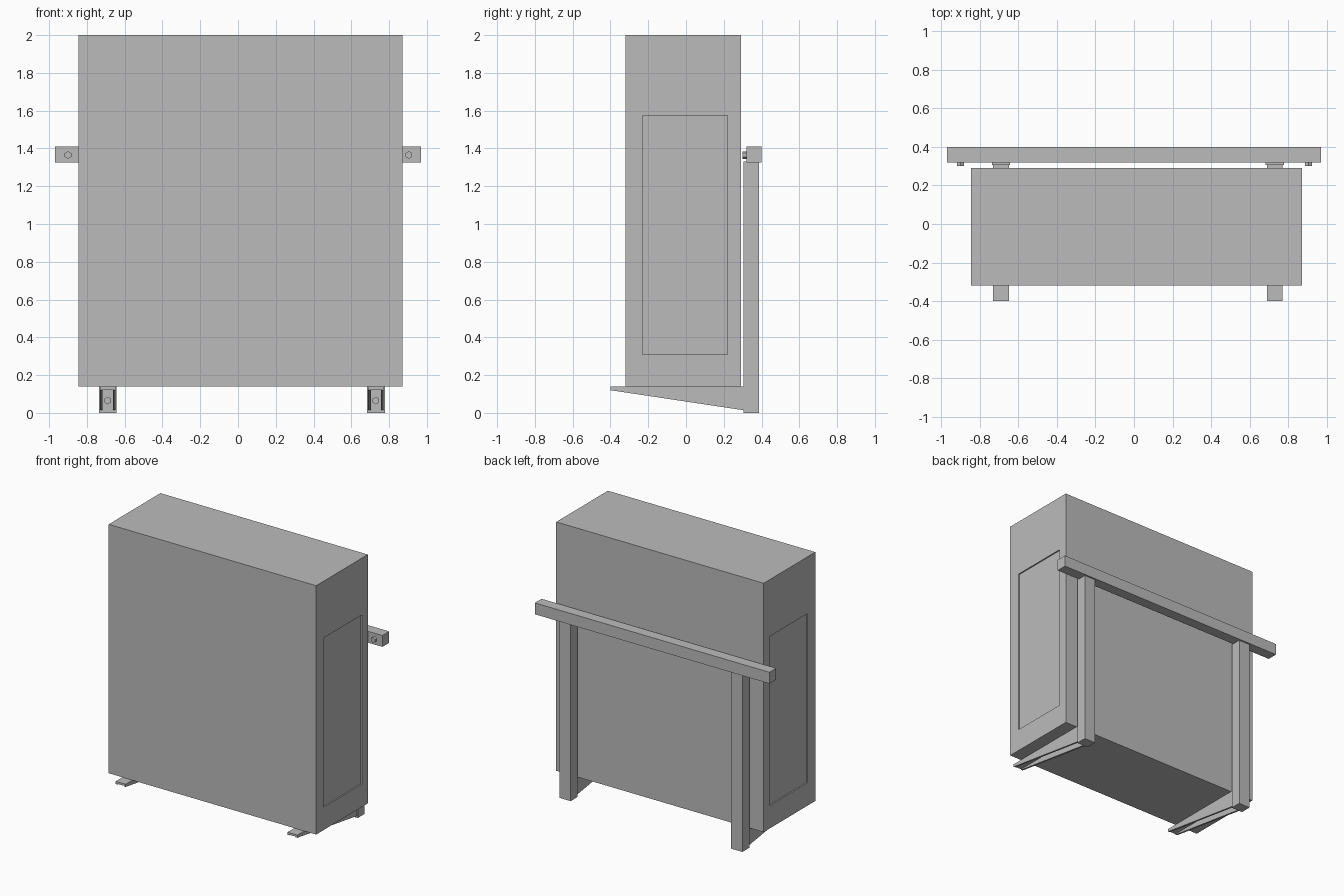
import bpy, bmesh, math
from mathutils import Matrix

cube = bpy.data.objects.get("Cube")
if cube:
    bpy.data.objects.remove(cube, do_unlink=True)

# One flat colour for the whole unit
grey = bpy.data.materials.new("plain_grey")
grey.use_nodes = True
colour = (0.5, 0.5, 0.5, 1)
grey.diffuse_color = colour
grey.node_tree.nodes["Principled BSDF"].inputs["Base Color"].default_value = colour


def finish(name, bm):
    bmesh.ops.recalc_face_normals(bm, faces=bm.faces)
    mesh = bpy.data.meshes.new(name)
    bm.to_mesh(mesh)
    bm.free()
    mesh.materials.append(grey)
    obj = bpy.data.objects.new(name, mesh)
    bpy.context.collection.objects.link(obj)
    return obj


def box_mesh(x, y, z):
    bm = bmesh.new()
    bmesh.ops.create_cube(bm, size=1)
    for v in bm.verts:
        v.co = [span[0] if c < 0 else span[1] for c, span in zip(v.co, (x, y, z))]
    return bm


def box(name, x, y, z):
    return finish(name, box_mesh(x, y, z))


def side_profile(name, points, x0, x1):
    """Extrude a (y, z) outline from x0 to x1."""
    bm = bmesh.new()
    face = bm.faces.new([bm.verts.new((x0, y, z)) for y, z in points])
    new = bmesh.ops.extrude_face_region(bm, geom=[face])["geom"]
    moved = [g for g in new if isinstance(g, bmesh.types.BMVert)]
    bmesh.ops.translate(bm, verts=moved, vec=(x1 - x0, 0, 0))
    return finish(name, bm)


def bolt(name, x, y0, y1, z):
    """Hexagonal bolt head with a corner pointing up."""
    bm = bmesh.new()
    place = (Matrix.Translation((x, (y0 + y1) / 2, z))
             @ Matrix.Rotation(math.pi / 2, 4, "X")
             @ Matrix.Rotation(math.pi / 6, 4, "Z"))
    bmesh.ops.create_cone(bm, cap_ends=True, segments=6, radius1=0.02,
                          radius2=0.02, depth=y1 - y0, matrix=place)
    top = max(bm.verts, key=lambda v: v.co.z)
    if top.co.z - z < 0.019:
        bmesh.ops.rotate(bm, verts=bm.verts, cent=(x, 0, z),
                         matrix=Matrix.Rotation(math.pi / 6, 3, "Y"))
    return finish(name, bm)


# Cabinet with a shallow recessed panel on each side
bm = box_mesh((-0.845, 0.87), (-0.32, 0.29), (0.14, 2.0))
bm.normal_update()
sides = [f for f in bm.faces if abs(f.normal.x) > 0.9]
bmesh.ops.inset_individual(bm, faces=sides, thickness=0.05)
for f in sides:
    middle = f.calc_center_median()
    for v in f.verts:
        v.co.y = -0.23 if v.co.y < middle.y else 0.22
        v.co.z = 0.31 if v.co.z < middle.z else 1.575
for f in bmesh.ops.extrude_discrete_faces(bm, faces=sides)["faces"]:
    inward = -0.01 if f.calc_center_median().x > 0 else 0.01
    bmesh.ops.translate(bm, verts=f.verts[:], vec=(inward, 0, 0))
finish("cabinet", bm)

# Horizontal mounting rail and its bolts
box("wall_rail", (-0.97, 0.97), (0.32, 0.40), (1.325, 1.41))
bolt("rail_bolt_right", -0.90, 0.30, 0.325, 1.365)
bolt("rail_bolt_left", 0.905, 0.30, 0.325, 1.365)

# Two brackets: upright post plus tapered channel arm open underneath
for side, c in (("right", -0.69), ("left", 0.73)):
    box("post_" + side, (c - 0.047, c + 0.047), (0.305, 0.387), (0, 1.33))
    half, wall = 0.041, 0.014
    box("arm_top_" + side, (c - half, c + half), (-0.40, 0.306), (0.125, 0.14))
    outline = [(-0.40, 0.14), (0.306, 0.14), (0.306, 0.014), (-0.40, 0.12)]
    side_profile("arm_outer_wall_" + side, outline, c - half, c - half + wall)
    side_profile("arm_inner_wall_" + side, outline, c + half - wall, c + half)
    bolt("arm_bolt_" + side, c, 0.285, 0.31, 0.065)
